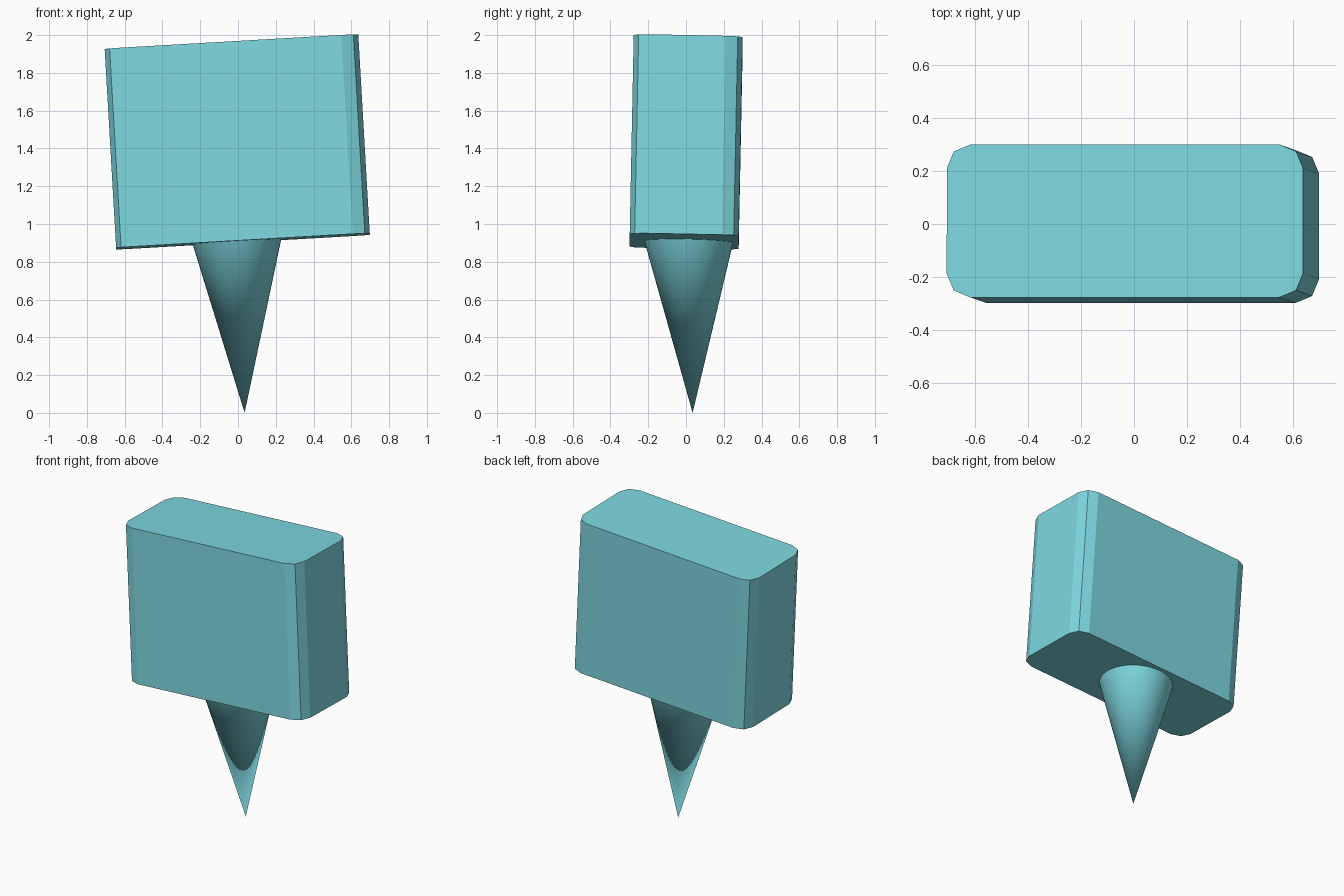
import bpy
import bmesh
from math import radians
from mathutils import Vector

if "Cube" in bpy.data.objects:
    bpy.data.objects.remove(bpy.data.objects["Cube"])

teal = bpy.data.materials.new("teal")
teal.diffuse_color = (0.21, 0.69, 0.75, 1)
teal.use_nodes = True
teal.node_tree.nodes["Principled BSDF"].inputs["Base Color"].default_value = teal.diffuse_color

# Head: slightly tilted block with its four upright edges rounded
bpy.ops.mesh.primitive_cube_add(size=1)
head = bpy.context.object
head.name = "block_head"
bm = bmesh.new()
bm.from_mesh(head.data)
bmesh.ops.scale(bm, vec=(1.345, 0.577, 1.055), verts=bm.verts)
upright = [e for e in bm.edges if abs(e.verts[0].co.z - e.verts[1].co.z) > 0.5]
bmesh.ops.bevel(bm, geom=upright, offset=0.09, segments=2, profile=0.5,
                affect='EDGES')
bm.to_mesh(head.data)
bm.free()
head.location = (-0.004, 0.001, 1.435)
head.rotation_euler = (radians(-1.15), radians(-3.3), 0)
head.data.materials.append(teal)

# Spike: leaning cone, point down, its wide end sunk into the block
tip = Vector((0.035, 0.035, 0))
axis = Vector((-0.0455, -0.02, 1)).normalized()
length = 1.025
bpy.ops.mesh.primitive_cone_add(vertices=64, radius1=0, radius2=0.259 * length,
                                depth=length, location=tip + axis * length / 2)
spike = bpy.context.object
spike.name = "cone_spike"
spike.rotation_euler = axis.to_track_quat('Z', 'Y').to_euler()
spike.data.materials.append(teal)
bpy.ops.object.shade_smooth_by_angle(angle=radians(30))
